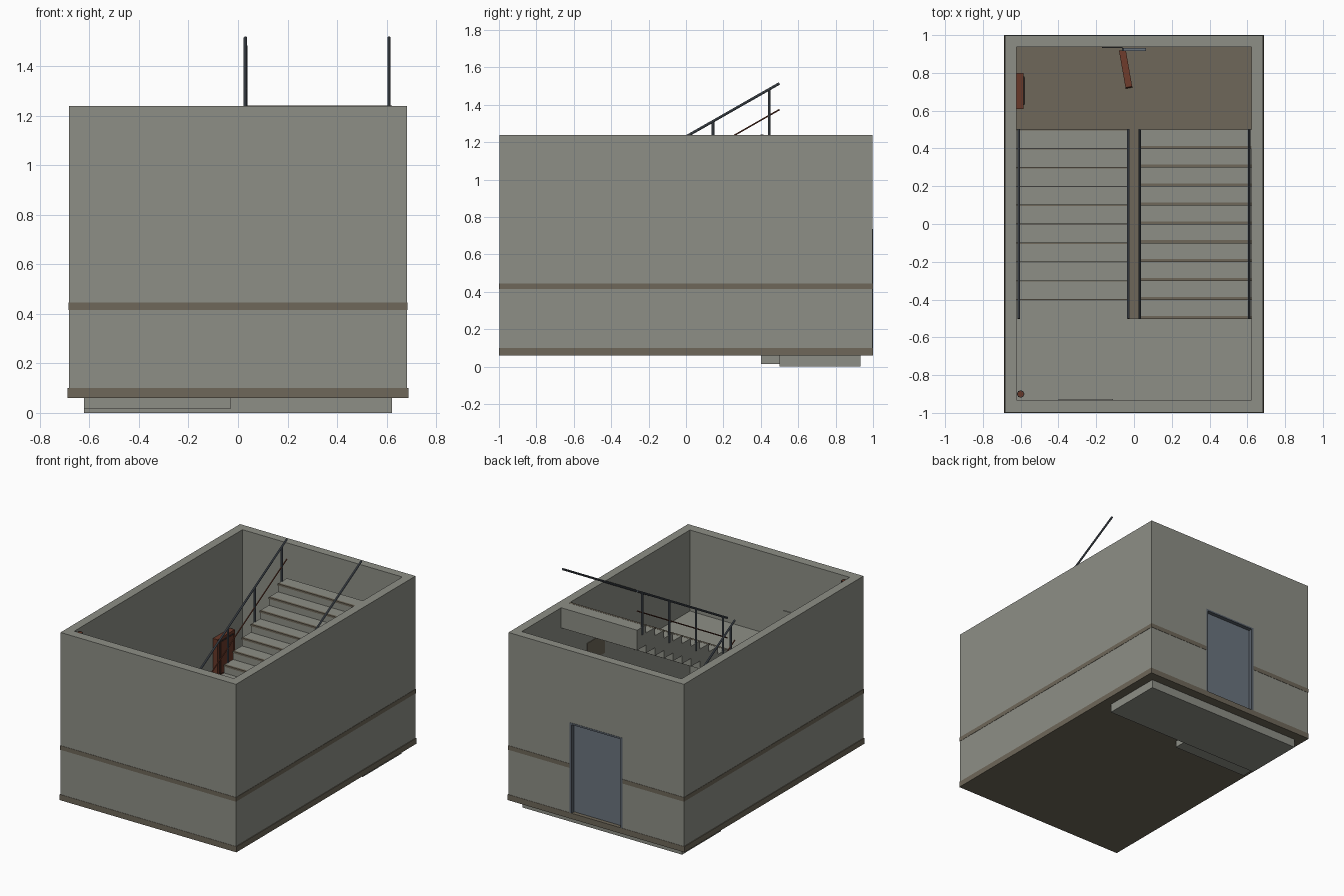
import bpy
import math
from mathutils import Vector

old = bpy.data.objects.get("Cube")
if old:
    bpy.data.objects.remove(old, do_unlink=True)


def material(name, color):
    m = bpy.data.materials.new(name)
    m.use_nodes = True
    m.diffuse_color = (*color, 1)
    m.node_tree.nodes["Principled BSDF"].inputs["Base Color"].default_value = (*color, 1)
    return m


concrete = material("concrete grey", (0.27, 0.275, 0.24))
taupe = material("taupe trim", (0.156, 0.136, 0.10))
steel = material("blue grey steel", (0.145, 0.175, 0.21))
rail_steel = material("dark rail steel", (0.10, 0.12, 0.145))
red = material("rust red", (0.14, 0.04, 0.022))
dark = material("dark metal", (0.03, 0.03, 0.03))


def box(name, x, y, z, mat):
    """Box from (low, high) ranges on each axis."""
    ranges = (x, y, z)
    bpy.ops.mesh.primitive_cube_add(size=1, location=[(a + b) / 2 for a, b in ranges])
    ob = bpy.context.object
    ob.name = name
    ob.scale = [abs(b - a) for a, b in ranges]
    bpy.ops.object.transform_apply(location=False, rotation=False, scale=True)
    ob.data.materials.append(mat)
    return ob


def bar(name, a, b, radius, mat, sides=8):
    """Straight round bar between two points."""
    a, b = Vector(a), Vector(b)
    bpy.ops.mesh.primitive_cylinder_add(vertices=sides, radius=radius, depth=(b - a).length,
                                        location=(a + b) / 2)
    ob = bpy.context.object
    ob.name = name
    ob.rotation_euler = (b - a).to_track_quat("Z", "Y").to_euler()
    ob.data.materials.append(mat)
    return ob


W, IN = 0.683, 0.622           # outer and inner half width
BACK, FRONT = 0.938, -0.932    # inner faces of the end walls
BASE, TOP = 0.10, 1.24
LANDING = 0.67
RISE, RUN, STEPS = 0.057, 0.1, 10
DOOR, DOOR_TOP = 0.205, 0.735

# Shell: base slab and four walls, with a doorway in the back wall
box("base_slab", (-0.688, 0.688), (-1, 1), (0.06, BASE), taupe)
box("left_wall", (IN, W), (-0.998, 0.998), (BASE, TOP), concrete)
box("right_wall", (-W, -IN), (-0.998, 0.998), (BASE, TOP), concrete)
box("front_wall", (-IN, IN), (-0.998, FRONT), (BASE, TOP), concrete)
for side, s in (("left", 1), ("right", -1)):
    box(f"back_wall_{side}", sorted((s * DOOR, s * IN)), (BACK, 0.998), (BASE, TOP), concrete)
box("back_wall_lintel", (-DOOR, DOOR), (BACK, 0.998), (DOOR_TOP, TOP), concrete)

# Belt course around the outside, interrupted by the door
belt = (0.415, 0.445)
box("belt_front", (-0.685, 0.685), (-1, -0.998), belt, taupe)
for side, s in (("left", 1), ("right", -1)):
    box(f"belt_{side}", sorted((s * W, s * 0.685)), (-1, 1), belt, taupe)
    box(f"belt_back_{side}", sorted((s * DOOR, s * 0.685)), (0.998, 1), belt, taupe)

# Door leaf recessed in a steel frame
box("door_leaf", (-DOOR, DOOR), (BACK, 0.972), (BASE, DOOR_TOP), steel)
for side, s in (("left", 1), ("right", -1)):
    box(f"door_jamb_{side}", sorted((s * 0.19, s * DOOR)), (0.96, 1), (BASE, DOOR_TOP), rail_steel)
box("door_head", (-DOOR, DOOR), (0.96, 1), (DOOR_TOP - 0.012, DOOR_TOP), rail_steel)

# Ground floor slab below the base, and the half landing
box("ground_slab", (-IN, IN), (0.5, 0.932), (0, 0.09), concrete)
box("half_landing", (-IN, IN), (FRONT, -0.5), (LANDING - 0.11, LANDING), concrete)


# Flights: overlapping step blocks with a sawtooth underside and nosing strips
def flight(name, x, start_y, direction, start_z, strip):
    for i in range(STEPS):
        y0 = start_y + direction * RUN * i
        z = start_z + RISE * (i + 1)
        box(f"{name}_step", x, sorted((y0, y0 + direction * RUN)), (z - 0.142, z), concrete)
        box(f"{name}_nosing", x, sorted((y0 - direction * 0.002, y0 + direction * strip)),
            (z - 0.012, z + 0.001), taupe)


flight("lower", (-IN, -0.03), 0.5, -1, BASE, 0.005)
flight("upper", (0.03, IN), -0.5, 1, LANDING, 0.014)


# Handrails: wall rail, inner rail on posts, thin middle rail
def handrails(name, sign, low_y, low_z):
    def at(y, height):
        return low_z + height + RISE * abs(y - low_y) / RUN
    ends = (-0.5, 0.5)
    for part, x in (("wall_rail", 0.61), ("inner_rail", 0.03)):
        bar(f"{name}_{part}", *[(sign * x, y, at(y, 0.275)) for y in ends], 0.007, rail_steel)
    bar(f"{name}_middle_rail", *[(sign * 0.03, y, at(y, 0.135)) for y in ends], 0.004, red, 6)
    for y in (-0.455, -0.155, 0.145, 0.445):
        bar(f"{name}_post", (sign * 0.03, y, at(y, -0.02)), (sign * 0.03, y, at(y, 0.275)),
            0.0075, rail_steel)


handrails("upper", 1, -0.5, LANDING)
handrails("lower", -1, 0.5, BASE)

# Red hose cabinet on the right wall with an inset door
box("hose_cabinet", (-IN, -0.585), (0.61, 0.80), (0.33, 0.60), red)
box("hose_cabinet_panel", (-0.585, -0.58), (0.63, 0.78), (0.35, 0.58), dark)
box("hose_cabinet_door", (-0.58, -0.578), (0.635, 0.775), (0.355, 0.575), red)

# Fallen red casing on the floor by the door
casing = box("fallen_casing", (-0.062, -0.026), (0.72, 0.92), (0.095, 0.135), red)
casing.rotation_euler = (math.radians(-8), 0, math.radians(10))

# Fittings on the walls: sign over the door, cable strip, notice, patch
sign = box("door_sign", (-0.06, 0.06), (0.915, 0.932), (0.78, 0.84), steel)
sign.rotation_euler.y = math.radians(6)
box("cable_strip", (-0.17, -0.06), (0.931, BACK), (0.80, 0.81), dark)
box("landing_notice", (-0.40, -0.11), (FRONT, FRONT + 0.006), (0.72, 0.87), concrete)
box("wall_patch", (IN - 0.004, IN), (0.02, 0.21), (0.74, 0.88), taupe)

# Corner standpipe with a dark cap
bar("standpipe", (-0.6, -0.9, BASE), (-0.6, -0.9, 1.225), 0.016, red, 8)
bar("standpipe_cap", (-0.6, -0.9, 1.20), (-0.6, -0.9, 1.222), 0.02, dark, 8)
